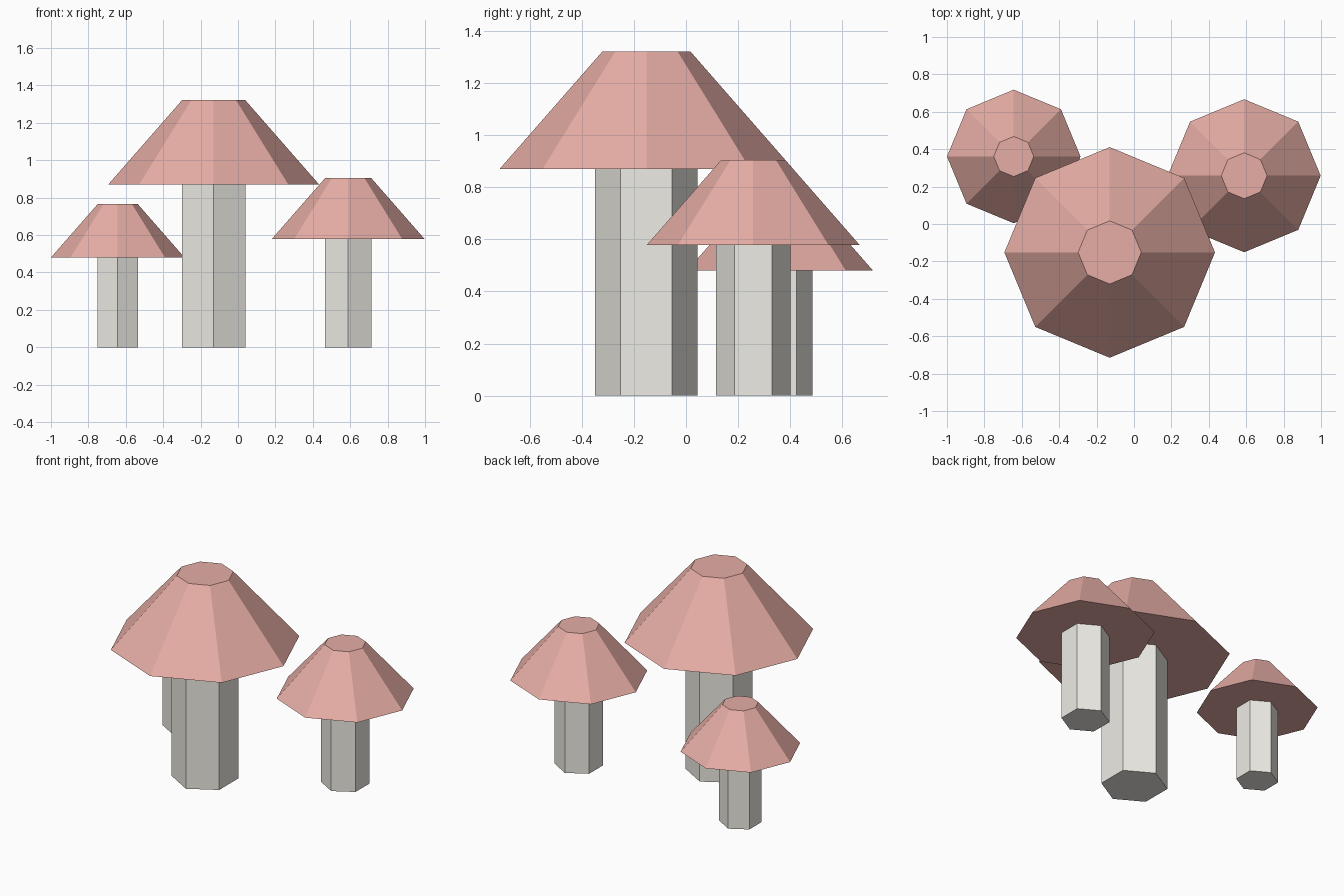
import bpy

if "Cube" in bpy.data.objects:
    bpy.data.objects.remove(bpy.data.objects["Cube"])


def material(name, color):
    m = bpy.data.materials.new(name)
    m.diffuse_color = color
    m.use_nodes = True
    m.node_tree.nodes["Principled BSDF"].inputs["Base Color"].default_value = m.diffuse_color
    return m


cap_mat = material("cap_red", (0.80, 0.42, 0.38, 1))
stem_mat = material("stem_cream", (0.86, 0.84, 0.78, 1))


def frustum(name, sides, r_bottom, r_top, x, y, z0, z1, mat):
    bpy.ops.mesh.primitive_cone_add(
        vertices=sides, radius1=r_bottom, radius2=r_top, depth=z1 - z0,
        location=(x, y, (z0 + z1) / 2))
    ob = bpy.context.object
    ob.name = name
    ob.data.materials.append(mat)


def mushroom(name, x, y, cap_radius, cap_z):
    # Hexagonal stem, with an octagonal flat-topped cap sitting on it
    stem_r = 0.35 * cap_radius
    frustum(name + "_stem", 6, stem_r, stem_r, x, y, 0, cap_z, stem_mat)
    frustum(name + "_cap", 8, cap_radius, 0.3 * cap_radius,
            x, y, cap_z, cap_z + 0.8 * cap_radius, cap_mat)


mushroom("large_mushroom", -0.13, -0.152, 0.563, 0.871)
mushroom("medium_mushroom", 0.589, 0.258, 0.409, 0.578)
mushroom("small_mushroom", -0.643, 0.361, 0.357, 0.48)
